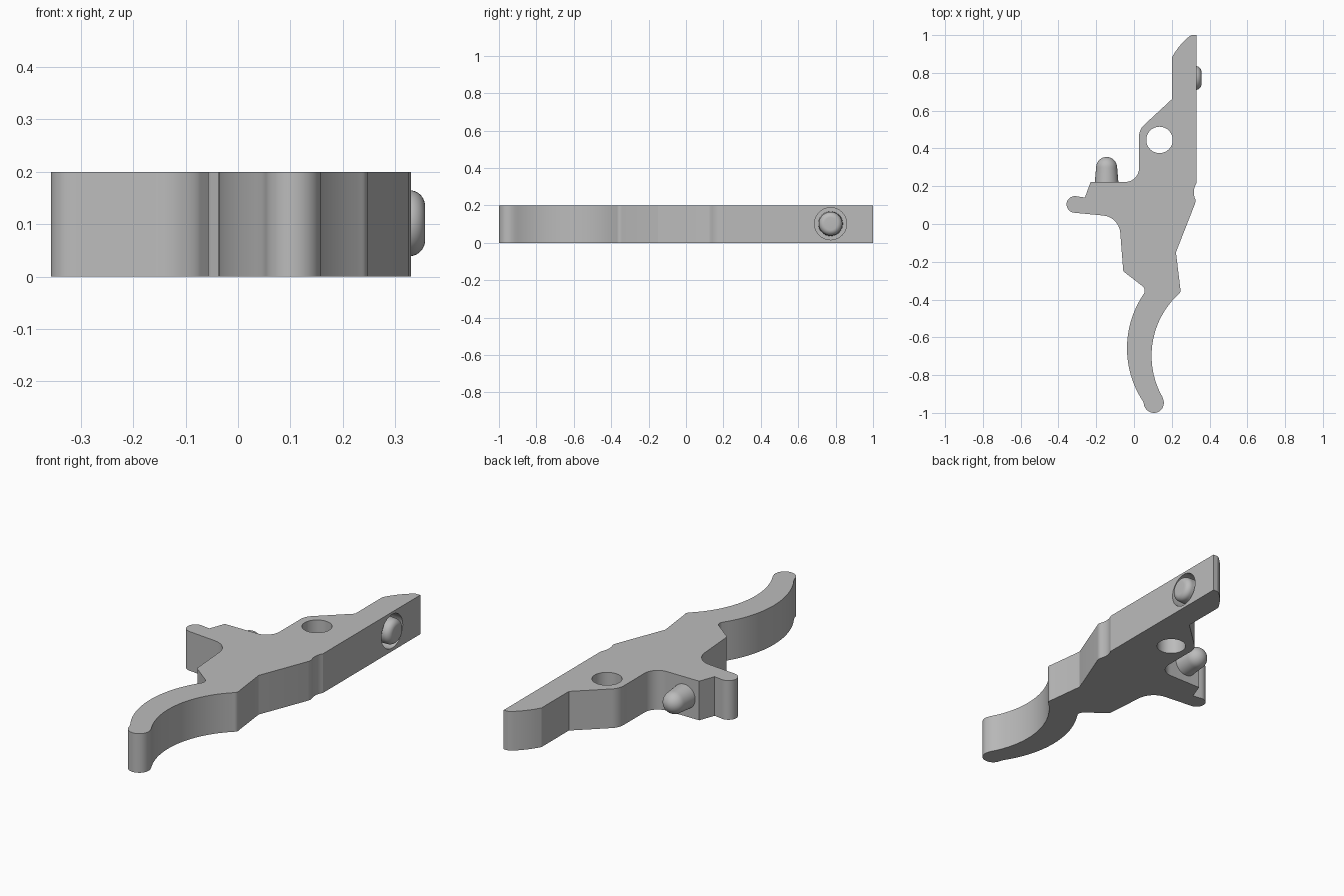
import bpy, bmesh, math
from mathutils import Vector, Matrix

cube = bpy.data.objects.get("Cube")
if cube:
    bpy.data.objects.remove(cube)

THICK = 0.2
GREY = (0.5, 0.5, 0.5, 1)
steel = bpy.data.materials.new("plain grey")
steel.use_nodes = True
steel.diffuse_color = GREY
steel.node_tree.nodes["Principled BSDF"].inputs["Base Color"].default_value = GREY


def make(name, bm):
    bmesh.ops.recalc_face_normals(bm, faces=bm.faces[:])
    mesh = bpy.data.meshes.new(name)
    bm.to_mesh(mesh)
    bm.free()
    mesh.materials.append(steel)
    ob = bpy.data.objects.new(name, mesh)
    bpy.context.scene.collection.objects.link(ob)
    return ob


def arc(p, q, s, n=14):
    """Points on the circle through p, q and s, from p to s."""
    p, q, s = Vector(p), Vector(q), Vector(s)
    a, b = q - p, s - p
    d = 2 * (a.x * b.y - a.y * b.x)
    c = p + Vector((b.y * a.dot(a) - a.y * b.dot(b), a.x * b.dot(b) - b.x * a.dot(a))) / d
    r = (p - c).length
    ang = lambda v: math.atan2(v.y - c.y, v.x - c.x)
    full = 2 * math.pi
    sweep, mid = (ang(s) - ang(p)) % full, (ang(q) - ang(p)) % full
    if mid > sweep:
        sweep -= full
    return [c + r * Vector((math.cos(ang(p) + sweep * i / n), math.sin(ang(p) + sweep * i / n)))
            for i in range(n + 1)]


def fillet(a, b, c, r):
    """Rounds corner b between a and c."""
    a, b, c = Vector(a), Vector(b), Vector(c)
    u, v = (a - b).normalized(), (c - b).normalized()
    half = u.angle(v) / 2
    bis = (u + v).normalized()
    t = r / math.tan(half)
    return arc(b + u * t, b + bis * (r / math.sin(half) - r), b + v * t, 10)


def lathe(name, profile, matrix):
    """Revolves (radius, height) points about z, then places the result."""
    bm = bmesh.new()
    vs = [bm.verts.new((r, 0, h)) for r, h in profile]
    es = [bm.edges.new(e) for e in zip(vs, vs[1:])]
    bmesh.ops.spin(bm, geom=vs + es, cent=(0, 0, 0), axis=(0, 0, 1),
                   angle=2 * math.pi, steps=40, use_duplicate=False)
    bmesh.ops.remove_doubles(bm, verts=bm.verts[:], dist=0.0005)
    bm.transform(matrix)
    return make(name, bm)


def cut(ob, cutter):
    mod = ob.modifiers.new("cut", "BOOLEAN")
    mod.operation, mod.solver, mod.object = "DIFFERENCE", "EXACT", cutter
    bpy.context.view_layer.objects.active = ob
    bpy.ops.object.modifier_apply(modifier=mod.name)
    bpy.data.objects.remove(cutter)


# Outline of the lever, anticlockwise from the far corner
outline = [(0.33, 1.0), (0.305, 1.0)]
outline += arc((0.295, 0.995), (0.242, 0.943), (0.2, 0.88), 8)
outline += [(0.2, 0.66)]
outline += fillet((0.2, 0.66), (0.027, 0.5), (0.027, 0.3), 0.08)
outline += fillet((0.027, 0.46), (0.027, 0.222), (-0.23, 0.222), 0.075)
# Side arm with rounded end
outline += [(-0.23, 0.222), (-0.26, 0.14)]
outline += arc((-0.305, 0.147), (-0.357, 0.1), (-0.32, 0.06))
outline += fillet((-0.32, 0.06), (-0.08, 0.037), (-0.055, -0.245), 0.1)
outline += fillet((-0.07, -0.055), (-0.057, -0.25), (0.03, -0.32), 0.02)
outline += fillet((-0.055, -0.25), (0.065, -0.345), (0.03, -0.41), 0.03)
# Curved finger blade and rounded tip
outline += arc((0.036, -0.395), (-0.037, -0.67), (0.045, -0.935), 28)
outline += arc((0.052, -0.95), (0.103, -1.0), (0.157, -0.935))
outline += arc((0.15, -0.915), (0.093, -0.69), (0.228, -0.379), 28)
outline += arc((0.235, -0.372), (0.245, -0.36), (0.245, -0.34), 6)
# Sloped flank and small notch
outline += [(0.222, -0.15), (0.322, 0.105), (0.326, 0.12)]
outline += arc((0.325, 0.13), (0.317, 0.162), (0.33, 0.215), 8)

bm = bmesh.new()
base = []
for p in outline:
    if not base or (Vector(p) - base[-1].co.xy).length > 0.001:
        base.append(bm.verts.new((p[0], p[1], 0)))
face = bm.faces.new(base)
top = bmesh.ops.extrude_face_region(bm, geom=[face])["geom"]
bmesh.ops.translate(bm, vec=(0, 0, THICK),
                    verts=[v for v in top if isinstance(v, bmesh.types.BMVert)])
lever = make("lever_body", bm)

# Pivot hole and round pocket for the side stud
cut(lever, lathe("hole_cutter", [(0, -0.1), (0.07, -0.1), (0.07, 0.3), (0, 0.3)],
                 Matrix.Translation((0.135, 0.445, 0))))
to_x = Matrix.Translation((0.33, 0.773, 0.102)) @ Matrix.Rotation(math.pi / 2, 4, "Y")
cut(lever, lathe("pocket_cutter", [(0, -0.08), (0.086, -0.08), (0.086, 0.05), (0, 0.05)], to_x))

# Stud inside the pocket
stud_cap = [(0.033 + 0.03 * math.cos(math.radians(a)), -0.003 + 0.03 * math.sin(math.radians(a)))
            for a in range(0, 91, 10)]
stud = lathe("side_stud", [(0, -0.09), (0.066, -0.09)] + stud_cap + [(0, 0.027)], to_x)

# Tapered peg with domed end beside the arm
dome = [(0.056 * math.cos(math.radians(a)), 0.075 + 0.058 * math.sin(math.radians(a)))
        for a in range(0, 91, 9)]
to_y = Matrix.Translation((-0.145, 0.222, 0.1)) @ Matrix.Rotation(-math.pi / 2, 4, "X")
peg = lathe("spring_peg", [(0, -0.02), (0.064, -0.02)] + dome, to_y)

bpy.ops.object.select_all(action="DESELECT")
for ob in (lever, stud, peg):
    ob.select_set(True)
bpy.context.view_layer.objects.active = lever
bpy.ops.object.shade_smooth_by_angle(angle=math.radians(25))
